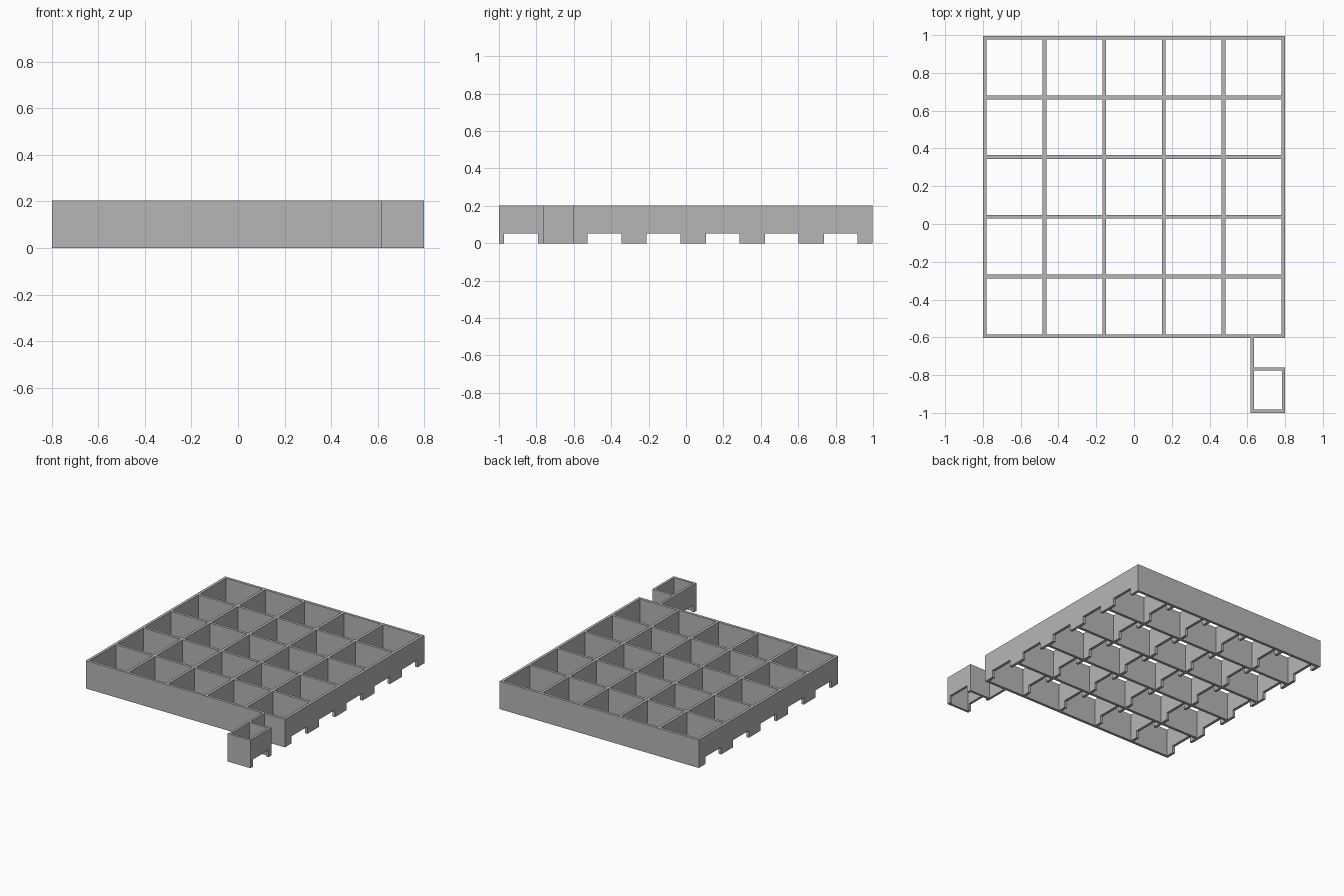
import bpy
import bmesh

if "Cube" in bpy.data.objects:
    bpy.data.objects.remove(bpy.data.objects["Cube"], do_unlink=True)

# Single plain material
grey = bpy.data.materials.new("plain grey")
grey.use_nodes = True
colour = (0.47, 0.47, 0.47, 1)
grey.diffuse_color = colour
grey.node_tree.nodes["Principled BSDF"].inputs["Base Color"].default_value = colour

HEIGHT, NOTCH_HEIGHT, NOTCH_WIDTH = 0.203, 0.052, 0.18
CELLS, PITCH, THICK = 5, 0.316, 0.02
LEFT, FRONT = -0.79, -0.594
BOX_THICK = 0.017


def wall_along_y(name, x, y0, y1, thick, notches=()):
    """Upright panel along y, with square notches in its lower edge."""
    outline = [(y0, HEIGHT), (y0, 0)]
    for c in notches:
        a, b = c - NOTCH_WIDTH / 2, c + NOTCH_WIDTH / 2
        outline += [(a, 0), (a, NOTCH_HEIGHT), (b, NOTCH_HEIGHT), (b, 0)]
    outline += [(y1, 0), (y1, HEIGHT)]
    bm = bmesh.new()
    side = bm.faces.new([bm.verts.new((x - thick / 2, y, z)) for y, z in outline])
    grown = bmesh.ops.extrude_face_region(bm, geom=[side])["geom"]
    moved = [v for v in grown if isinstance(v, bmesh.types.BMVert)]
    bmesh.ops.translate(bm, verts=moved, vec=(thick, 0, 0))
    # The extrusion keeps the source face, so the panel is closed on both sides
    if side.is_valid is False or len(bm.faces) < len(outline) + 2:
        bm.faces.new([v for v in bm.verts if v not in moved])
    bmesh.ops.recalc_face_normals(bm, faces=bm.faces)
    finish(name, bm)


def wall_along_x(name, y, x0, x1, thick):
    """Plain upright panel along x."""
    bm = bmesh.new()
    bmesh.ops.create_cube(bm, size=1)
    bmesh.ops.scale(bm, verts=bm.verts, vec=(x1 - x0, thick, HEIGHT))
    bmesh.ops.translate(bm, verts=bm.verts, vec=((x0 + x1) / 2, y, HEIGHT / 2))
    finish(name, bm)


def finish(name, bm):
    mesh = bpy.data.meshes.new(name)
    bm.to_mesh(mesh)
    bm.free()
    mesh.materials.append(grey)
    bpy.context.collection.objects.link(bpy.data.objects.new(name, mesh))


# Main grid: notched dividers along y, solid dividers along x
half = THICK / 2
xs = [LEFT + PITCH * i for i in range(CELLS + 1)]
ys = [FRONT + PITCH * i for i in range(CELLS + 1)]
centres = [y + PITCH / 2 for y in ys[:-1]]
for i, x in enumerate(xs):
    wall_along_y(f"notched_divider_{i + 1}", x, ys[0] - half, ys[-1] + half, THICK, centres)
for i, y in enumerate(ys):
    wall_along_x(f"solid_divider_{i + 1}", y, xs[0] - half, xs[-1] + half, THICK)

# Small entry box joined to the grid by its long side wall
bh = BOX_THICK / 2
inner, outer = 0.626, 0.80 - bh
near, far = -1 + bh, -0.767
gate = [-0.882]
wall_along_y("box_long_wall", inner, near - bh, ys[0], BOX_THICK, gate)
wall_along_y("box_short_wall", outer, near - bh, far + bh, BOX_THICK, gate)
wall_along_x("box_front_wall", near, inner - bh, outer + bh, BOX_THICK)
wall_along_x("box_back_wall", far, inner - bh, outer + bh, BOX_THICK)
